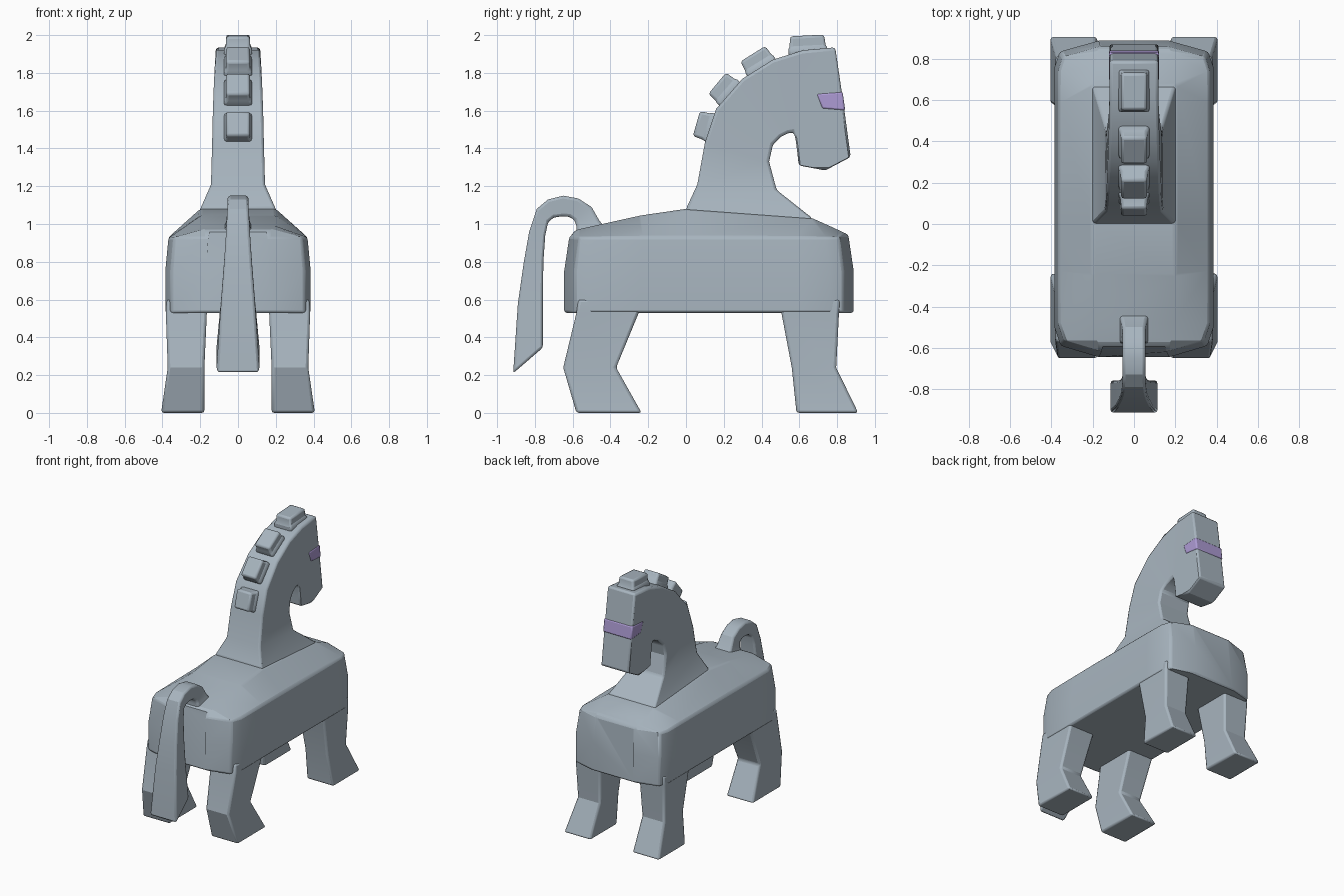
import bpy, bmesh, math
from mathutils import Vector


def material(name, rgb):
    m = bpy.data.materials.new(name)
    m.diffuse_color = (*rgb, 1)
    return m


GREY = material("blue grey", (0.39, 0.46, 0.52))
PURPLE = material("soft purple", (0.42, 0.33, 0.66))


def loft(name, rings, mat=GREY, bevel=0.014):
    """Skin a row of equal-length rings, cap the ends and round the edges."""
    bm = bmesh.new()
    rows = [[bm.verts.new(p) for p in ring] for ring in rings]
    n = len(rows[0])
    for a, b in zip(rows, rows[1:]):
        for i in range(n):
            j = (i + 1) % n
            bm.faces.new((a[i], a[j], b[j], b[i]))
    bm.faces.new(rows[0][::-1])
    bm.faces.new(rows[-1])
    bmesh.ops.recalc_face_normals(bm, faces=bm.faces)
    me = bpy.data.meshes.new(name)
    bm.to_mesh(me)
    bm.free()
    me.materials.append(mat)
    ob = bpy.data.objects.new(name, me)
    bpy.context.collection.objects.link(ob)
    if bevel:
        mod = ob.modifiers.new("rounded edges", 'BEVEL')
        mod.width = bevel
        mod.segments = 2
        mod.limit_method = 'ANGLE'
        mod.angle_limit = math.radians(32)
    bpy.ops.object.select_all(action='DESELECT')
    ob.select_set(True)
    bpy.context.view_layer.objects.active = ob
    bpy.ops.object.shade_smooth_by_angle(angle=math.radians(25))
    return ob


def strap(sections):
    """Rings from (outer y, outer z, inner y, inner z, half width)."""
    return [[(-w, ya, za), (w, ya, za), (w, yb, zb), (-w, yb, zb)]
            for ya, za, yb, zb, w in sections]


# Body: sections from tail end to chest: y, half width, ridge y, x, z
body = []
for y, x, ry, rx, rz in [(-0.645, 0.17, -0.585, 0.165, 0.968),
                         (-0.59, 0.355, -0.565, 0.18, 0.973),
                         (-0.50, 0.385, -0.48, 0.19, 0.992),
                         (-0.24, 0.385, -0.24, 0.20, 1.045),
                         (0.0, 0.385, 0.0, 0.20, 1.08),
                         (0.60, 0.385, 0.67, 0.20, 1.03),
                         (0.76, 0.385, 0.77, 0.19, 0.985),
                         (0.835, 0.36, 0.835, 0.18, 0.955),
                         (0.888, 0.17, 0.86, 0.165, 0.943)]:
    rim = 0.12 + (y - 0.12) * 0.965
    half = [(x, y, 0.53), (x, y, 0.75), (x * 0.955, rim, 0.93), (rx, ry, rz)]
    body.append(half + [(-a, b, c) for a, b, c in reversed(half)])
loft("body", body)

# Neck and head in one sweep, from the shoulders over to the muzzle
neck = [(0.02, 1.00, 0.66, 0.97, 0.19), (0.0, 1.08, 0.67, 1.03, 0.20),
        (0.06, 1.21, 0.48, 1.18, 0.143), (0.10, 1.43, 0.44, 1.33, 0.137),
        (0.16, 1.61, 0.46, 1.42, 0.133), (0.30, 1.77, 0.50, 1.46, 0.127),
        (0.46, 1.87, 0.54, 1.48, 0.122), (0.62, 1.92, 0.57, 1.485, 0.119),
        (0.79, 1.935, 0.58, 1.45, 0.118), (0.832, 1.65, 0.588, 1.39, 0.118),
        (0.872, 1.355, 0.597, 1.31, 0.118), (0.74, 1.285, 0.73, 1.285, 0.118)]
loft("neck_and_head", strap(neck))

# Painted band round the face
loft("face_band", strap([(0.829, 1.70, 0.69, 1.69, 0.122),
                         (0.843, 1.60, 0.72, 1.61, 0.122)]), PURPLE, 0.01)

# Mane blocks: base centre y, z, tilt, base length
for k, (y, z, tilt, length) in enumerate([(0.13, 1.51, 74, 0.155),
                                          (0.225, 1.695, 50, 0.165),
                                          (0.395, 1.835, 32, 0.175),
                                          (0.645, 1.92, 3, 0.205)]):
    t = math.radians(tilt)
    along = Vector((0, math.cos(t), math.sin(t)))
    out = Vector((0, -math.sin(t), math.cos(t)))
    rings = []
    for h, w, l in [(-0.03, 0.075, 1.0), (0.01, 0.075, 1.0),
                    (0.025, 0.065, 0.93), (0.078, 0.063, 0.88)]:
        c = Vector((0, y, z)) + out * h
        a = along * (length * l / 2)
        s = Vector((w, 0, 0))
        rings.append([c - a - s, c - a + s, c + a + s, c + a - s])
    loft(f"mane_block_{k + 1}", rings)

# Arched tail, widening to a slanted tip
tail = [(-0.43, 0.98, -0.58, 0.95, 0.075), (-0.46, 1.02, -0.58, 0.99, 0.062),
        (-0.50, 1.09, -0.59, 1.02, 0.055), (-0.57, 1.135, -0.62, 1.04, 0.055),
        (-0.65, 1.15, -0.66, 1.04, 0.055), (-0.73, 1.13, -0.70, 1.035, 0.055),
        (-0.79, 1.08, -0.73, 1.01, 0.057), (-0.83, 0.96, -0.745, 0.94, 0.063),
        (-0.86, 0.79, -0.755, 0.80, 0.074), (-0.89, 0.58, -0.758, 0.60, 0.09),
        (-0.915, 0.21, -0.758, 0.345, 0.115)]
loft("tail", strap(tail))

# Legs: z, back y, front y, inner x, outer x
LEGS = {
    "rear_leg": [(0.60, -0.57, -0.21, 0.165, 0.378), (0.53, -0.58, -0.25, 0.165, 0.382),
                 (0.24, -0.65, -0.37, 0.178, 0.372), (0.0, -0.58, -0.235, 0.178, 0.407)],
    "front_leg": [(0.60, 0.49, 0.815, 0.165, 0.378), (0.53, 0.505, 0.81, 0.165, 0.382),
                  (0.24, 0.56, 0.795, 0.178, 0.372), (0.0, 0.585, 0.912, 0.178, 0.407)],
}
for name, rows in LEGS.items():
    for side, s in (("left", -1), ("right", 1)):
        loft(f"{name}_{side}", [[(s * xi, ya, z), (s * xo, ya, z),
                                 (s * xo, yb, z), (s * xi, yb, z)]
                                for z, ya, yb, xi, xo in rows])
